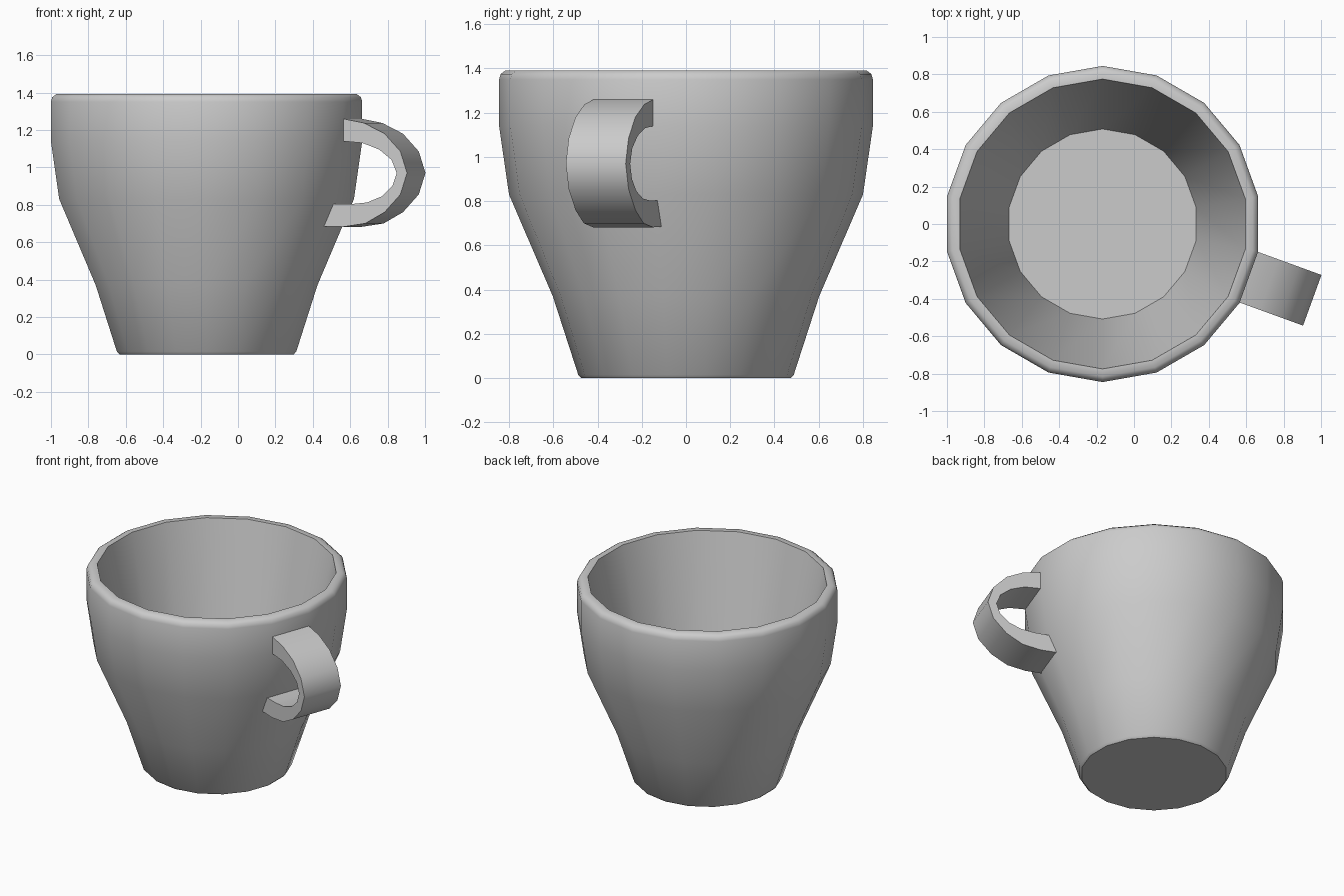
import bpy
import bmesh
from math import cos, sin, pi, radians
from mathutils import Vector

default = bpy.data.objects.get("Cube")
if default:
    bpy.data.objects.remove(default, do_unlink=True)

SIDES = 18
CENTRE = Vector((-0.168, 0, 0))
HANDLE_ANGLE = radians(-20)
HANDLE_WIDTH = 0.288

grey = bpy.data.materials.new("light_grey")
grey.use_nodes = True
colour = (0.6, 0.6, 0.6, 1)
grey.diffuse_color = colour
grey.node_tree.nodes["Principled BSDF"].inputs["Base Color"].default_value = colour


def finish(name, bm):
    """Turn a bmesh into a shaded object standing at the cup axis."""
    bmesh.ops.recalc_face_normals(bm, faces=bm.faces)
    mesh = bpy.data.meshes.new(name)
    bm.to_mesh(mesh)
    bm.free()
    mesh.materials.append(grey)
    obj = bpy.data.objects.new(name, mesh)
    obj.location = CENTRE
    bpy.context.collection.objects.link(obj)
    bpy.ops.object.select_all(action="DESELECT")
    obj.select_set(True)
    bpy.context.view_layer.objects.active = obj
    bpy.ops.object.shade_smooth_by_angle(angle=radians(40))
    return obj


# Cup: one closed wall, from the foot over the rim to the inner floor
profile = [(0.473, 0), (0.487, 0.015), (0.602, 0.37), (0.80, 0.83),
           (0.845, 1.14), (0.845, 1.35), (0.838, 1.375), (0.815, 1.392),
           (0.775, 1.392), (0.508, 0.2)]
bm = bmesh.new()
rings = []
for radius, z in profile:
    angles = [pi / 2 + 2 * pi * i / SIDES for i in range(SIDES)]
    rings.append([bm.verts.new((radius * cos(a), radius * sin(a), z)) for a in angles])
for low, high in zip(rings, rings[1:]):
    for i in range(SIDES):
        j = (i + 1) % SIDES
        bm.faces.new((low[i], low[j], high[j], high[i]))
bm.faces.new(rings[0])
bm.faces.new(rings[-1])
finish("cup", bm)

# Handle: a flat strap that follows an outer and an inner curve
outer = [(0.829, 1.26), (0.948, 1.237), (1.065, 1.18), (1.155, 1.085),
         (1.193, 0.97), (1.155, 0.855), (1.065, 0.76), (0.955, 0.70),
         (0.83, 0.682), (0.72, 0.685)]
inner = [(0.829, 1.14), (0.94, 1.13), (1.035, 1.095), (1.105, 1.04),
         (1.134, 0.97), (1.11, 0.90), (1.05, 0.845), (0.965, 0.812),
         (0.87, 0.803), (0.763, 0.803)]
out = Vector((cos(HANDLE_ANGLE), sin(HANDLE_ANGLE), 0))
across = Vector((-out.y, out.x, 0)) * HANDLE_WIDTH / 2
bm = bmesh.new()
sections = []
for (ro, zo), (ri, zi) in zip(outer, inner):
    po, pi_ = out * ro + Vector((0, 0, zo)), out * ri + Vector((0, 0, zi))
    sections.append([bm.verts.new(p) for p in
                     (po - across, po + across, pi_ + across, pi_ - across)])
for a, b in zip(sections, sections[1:]):
    for i in range(4):
        j = (i + 1) % 4
        bm.faces.new((a[i], a[j], b[j], b[i]))
bm.faces.new(sections[0])
bm.faces.new(sections[-1])
finish("handle", bm)
